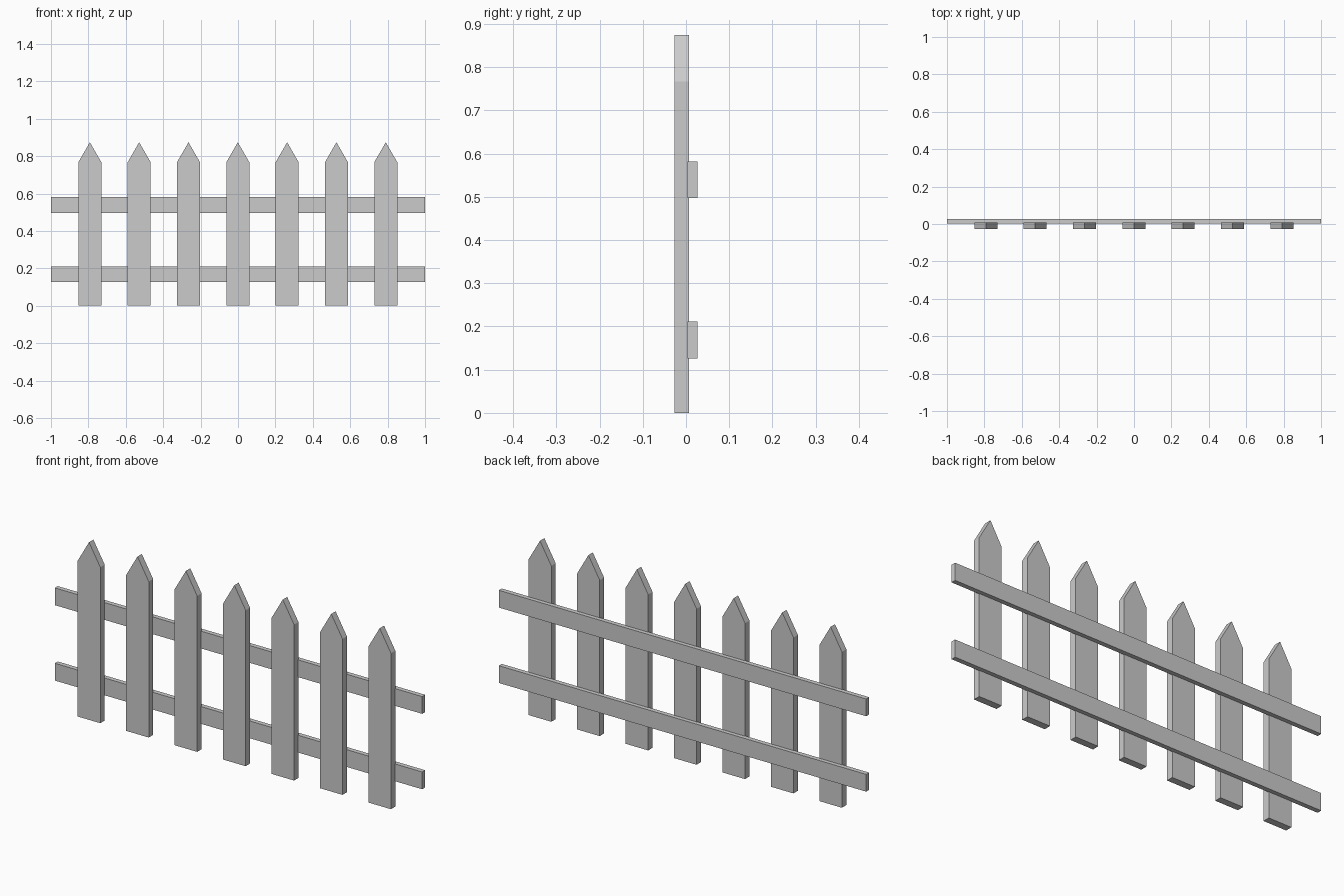
import bpy

if "Cube" in bpy.data.objects:
    bpy.data.objects.remove(bpy.data.objects["Cube"])


def extrude_profile(name, profile, y0, y1, x=0.0):
    """Solid from an (x, z) outline, extruded from y0 (front) to y1 (back)."""
    n = len(profile)
    verts = [(px, y, pz) for y in (y0, y1) for px, pz in profile]
    faces = [list(range(n)), list(range(2 * n - 1, n - 1, -1))]
    faces += [[i, i + n, (i + 1) % n + n, (i + 1) % n] for i in range(n)]
    mesh = bpy.data.meshes.new(name)
    mesh.from_pydata(verts, [], faces)
    obj = bpy.data.objects.new(name, mesh)
    obj.location.x = x
    bpy.context.collection.objects.link(obj)
    return obj


# Pointed pickets
W, SHOULDER, TIP = 0.0615, 0.767, 0.874
picket = [(-W, 0), (W, 0), (W, SHOULDER), (0, TIP), (-W, SHOULDER)]
for i in range(7):
    extrude_profile(f"picket_{i + 1}", picket, -0.027, 0.007, -0.001 + (i - 3) * 0.2637)

# Horizontal rails behind the pickets
for name, z0, z1 in (("lower_rail", 0.126, 0.211), ("upper_rail", 0.497, 0.582)):
    extrude_profile(name, [(-1, z0), (1, z0), (1, z1), (-1, z1)], 0.004, 0.027)
